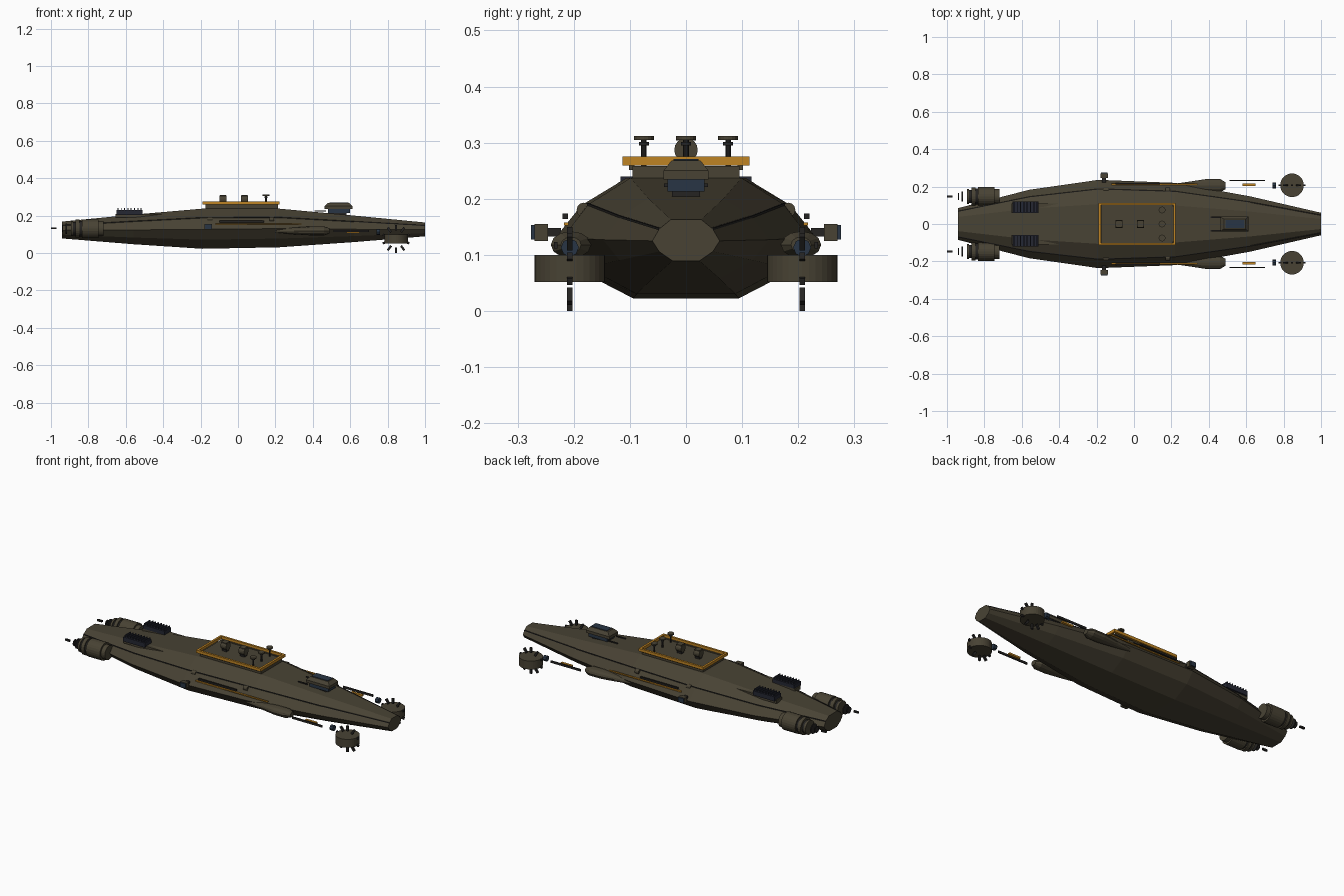
import bpy, bmesh, math
from mathutils import Matrix, Vector

if "Cube" in bpy.data.objects:
    bpy.data.objects.remove(bpy.data.objects["Cube"])

def mat(name, c):
    m = bpy.data.materials.new(name)
    m.diffuse_color = (*c, 1)
    m.use_nodes = True
    m.node_tree.nodes["Principled BSDF"].inputs["Base Color"].default_value = m.diffuse_color
    return m

HULL = mat("olive_brown", (0.065, 0.055, 0.034))
DARK = mat("charcoal", (0.018, 0.017, 0.016))
BLUE = mat("dark_blue", (0.022, 0.036, 0.058))
NAVY = mat("navy_grey", (0.018, 0.02, 0.032))
GOLD = mat("amber", (0.52, 0.23, 0.017))

def finish(bm, name, m):
    bmesh.ops.recalc_face_normals(bm, faces=bm.faces)
    me = bpy.data.meshes.new(name)
    bm.to_mesh(me)
    bm.free()
    me.materials.append(m)
    ob = bpy.data.objects.new(name, me)
    bpy.context.collection.objects.link(ob)
    return ob

def box(name, m, c, s, rot=None):
    bm = bmesh.new()
    M = Matrix.Translation(c) @ (rot or Matrix()) @ Matrix.Diagonal((*s, 1))
    bmesh.ops.create_cube(bm, size=1, matrix=M)
    return finish(bm, name, m)

def cyl(name, m, c, r, length, axis='Z', r2=None, n=20):
    bm = bmesh.new()
    R = Matrix() if axis == 'Z' else Matrix.Rotation(math.pi / 2, 4, 'Y')
    bmesh.ops.create_cone(bm, cap_ends=True, segments=n, radius1=r,
                          radius2=r if r2 is None else r2, depth=length,
                          matrix=Matrix.Translation(c) @ R)
    return finish(bm, name, m)

def loft(name, m, rings):
    bm = bmesh.new()
    vs = [[bm.verts.new(p) for p in ring] for ring in rings]
    n = len(vs[0])
    for a, b in zip(vs, vs[1:]):
        for i in range(n):
            j = (i + 1) % n
            bm.faces.new((a[i], a[j], b[j], b[i]))
    bm.faces.new(vs[0])
    bm.faces.new(vs[-1])
    return finish(bm, name, m)

# faceted hull: x, half width, bottom, top
stations = [(-0.94, 0.085, 0.075, 0.168), (-0.56, 0.183, 0.042, 0.205),
            (-0.19, 0.236, 0.016, 0.237), (0.22, 0.22, 0.024, 0.237),
            (0.62, 0.148, 0.054, 0.2), (1.0, 0.06, 0.087, 0.163)]
half = [(0.4, 0.03), (0.8, 0.25), (1, 0.5), (0.79, 0.78), (0.45, 1)]
section = half + [(-y, z) for y, z in reversed(half)]
loft("hull", HULL, [[(x, y * w, b + z * (t - b)) for y, z in section]
                    for x, w, b, t in stations])

# panel seams laid along the upper hull edges
def seam(name, a, b):
    a, b = Vector(a), Vector(b)
    d = b - a
    box(name, DARK, (a + b) / 2, (d.length, 0.004, 0.004),
        d.to_track_quat('X', 'Z').to_matrix().to_4x4())

for s in (1, -1):
    for p, q in zip(stations, stations[1:]):
        for fy, fz in (half[3],):
            seam("hull_seam", (p[0], s * fy * p[1], p[2] + fz * (p[3] - p[2])),
                 (q[0], s * fy * q[1], q[2] + fz * (q[3] - q[2])))

# raised midship deck with amber rail
box("deckhouse", HULL, (0.02, 0, 0.23), (0.39, 0.19, 0.056))
for s in (1, -1):
    box("rail_side", GOLD, (0.017, s * 0.107, 0.267), (0.412, 0.012, 0.016))
    box("rail_end", GOLD, (0.017 + s * 0.2, 0, 0.267), (0.012, 0.226, 0.016))
    box("rail_bracket", HULL, (0.017, s * 0.097, 0.256), (0.38, 0.01, 0.01))

# deck equipment
for x in (-0.08, 0.035):
    cyl("deck_drum", HULL, (x, 0, 0.287), 0.021, 0.036, 'X', n=16)
    box("drum_cap", HULL, (x, 0, 0.307), (0.032, 0.036, 0.006))
    box("drum_foot", DARK, (x, 0, 0.262), (0.03, 0.025, 0.012))
for y in (-0.075, 0, 0.075):
    cyl("mast_stem", DARK, (0.15, y, 0.28), 0.005, 0.05, n=10)
    cyl("mast_collar", DARK, (0.15, y, 0.298), 0.009, 0.006, n=12)
    cyl("mast_cap", HULL, (0.15, y, 0.308), 0.018, 0.007, n=16)

# forward cockpit
def slab(x0, x1, w, z):
    return [(x0, -w, z), (x1, -w, z), (x1, w, z), (x0, w, z)]

loft("cockpit", HULL, [slab(0.462, 0.612, 0.04, 0.234), slab(0.462, 0.612, 0.04, 0.25),
                       slab(0.48, 0.595, 0.026, 0.268)])
box("cockpit_glass", BLUE, (0.54, 0, 0.269), (0.1, 0.045, 0.004))
box("cockpit_base", BLUE, (0.54, 0, 0.224), (0.12, 0.066, 0.022))
box("cockpit_foot", DARK, (0.53, 0, 0.207), (0.1, 0.05, 0.02))
for s in (1, -1):
    box("cockpit_arm", DARK, (0.44, s * 0.036, 0.224), (0.06, 0.006, 0.006))

for s in (1, -1):
    # side sponson
    rings = []
    for x, ry, rz in ((0.2, 0.008, 0.008), (0.3, 0.022, 0.018), (0.39, 0.036, 0.024),
                      (0.46, 0.036, 0.024), (0.49, 0.018, 0.014)):
        rings.append([(x, s * (0.205 + ry * math.cos(k * math.pi / 6)),
                       0.118 + rz * math.sin(k * math.pi / 6)) for k in range(12)])
    loft("sponson", HULL, rings)

    # side stripe, vent and hull bumps
    box("side_stripe", GOLD, (0.11, s * 0.213, 0.155), (0.46, 0.008, 0.006))
    box("side_vent", DARK, (0.02, s * 0.215, 0.169), (0.24, 0.01, 0.01))
    for x in (-0.15, 0.18):
        cyl("hull_bump", HULL, (x, s * 0.182, 0.18), 0.013, 0.025, 'X', n=12)

    # side sensor pod
    box("sensor_arm", DARK, (-0.16, s * 0.238, 0.14), (0.02, 0.03, 0.015))
    box("sensor_pod", HULL, (-0.16, s * 0.258, 0.14), (0.04, 0.024, 0.03))
    box("sensor_face", BLUE, (-0.16, s * 0.273, 0.14), (0.034, 0.007, 0.026))

    # rear radiators with fins
    box("radiator_base", HULL, (-0.52, s * 0.085, 0.199), (0.27, 0.05, 0.02))
    box("radiator", NAVY, (-0.58, s * 0.09, 0.217), (0.138, 0.06, 0.026))
    for i in range(8):
        box("radiator_fin", NAVY, (-0.642 + i * 0.0177, s * 0.09, 0.234),
            (0.005, 0.054, 0.012))

    # rear engines along x
    y = s * 0.147
    for x, r, l, m in ((-0.79, 0.05, 0.09, HULL), (-0.84, 0.042, 0.014, DARK),
                       (-0.858, 0.048, 0.02, HULL), (-0.874, 0.036, 0.014, DARK),
                       (-0.888, 0.04, 0.012, HULL), (-0.918, 0.028, 0.006, DARK),
                       (-0.938, 0.018, 0.005, DARK)):
        cyl("engine_ring", m, (x, y, 0.13), r, l, 'X', n=24)
    cyl("engine_mount", HULL, (-0.735, y, 0.13), 0.04, 0.03, 'X', n=24)
    box("engine_probe", DARK, (-0.985, y, 0.132), (0.03, 0.01, 0.01))

    # front drum with its wheel of studs
    y = s * 0.207
    cyl("front_drum", HULL, (0.845, y, 0.076), 0.063, 0.048, n=32)
    for k in range(10):
        a = k * math.tau / 10 + math.pi / 2
        R = Matrix.Rotation(-a, 4, 'Y')
        box("drum_stud", DARK, (0.845 + 0.06 * math.cos(a), y, 0.075 + 0.06 * math.sin(a)),
            (0.03, 0.01, 0.012), R)
    cyl("drum_sensor", BLUE, (0.75, y, 0.113), 0.016, 0.02, 'X', n=8)

    # floating side blade with amber light
    box("side_blade", DARK, (0.605, s * 0.232, 0.117), (0.19, 0.006, 0.012))
    box("blade_light", GOLD, (0.615, s * 0.209, 0.113), (0.07, 0.014, 0.01))
